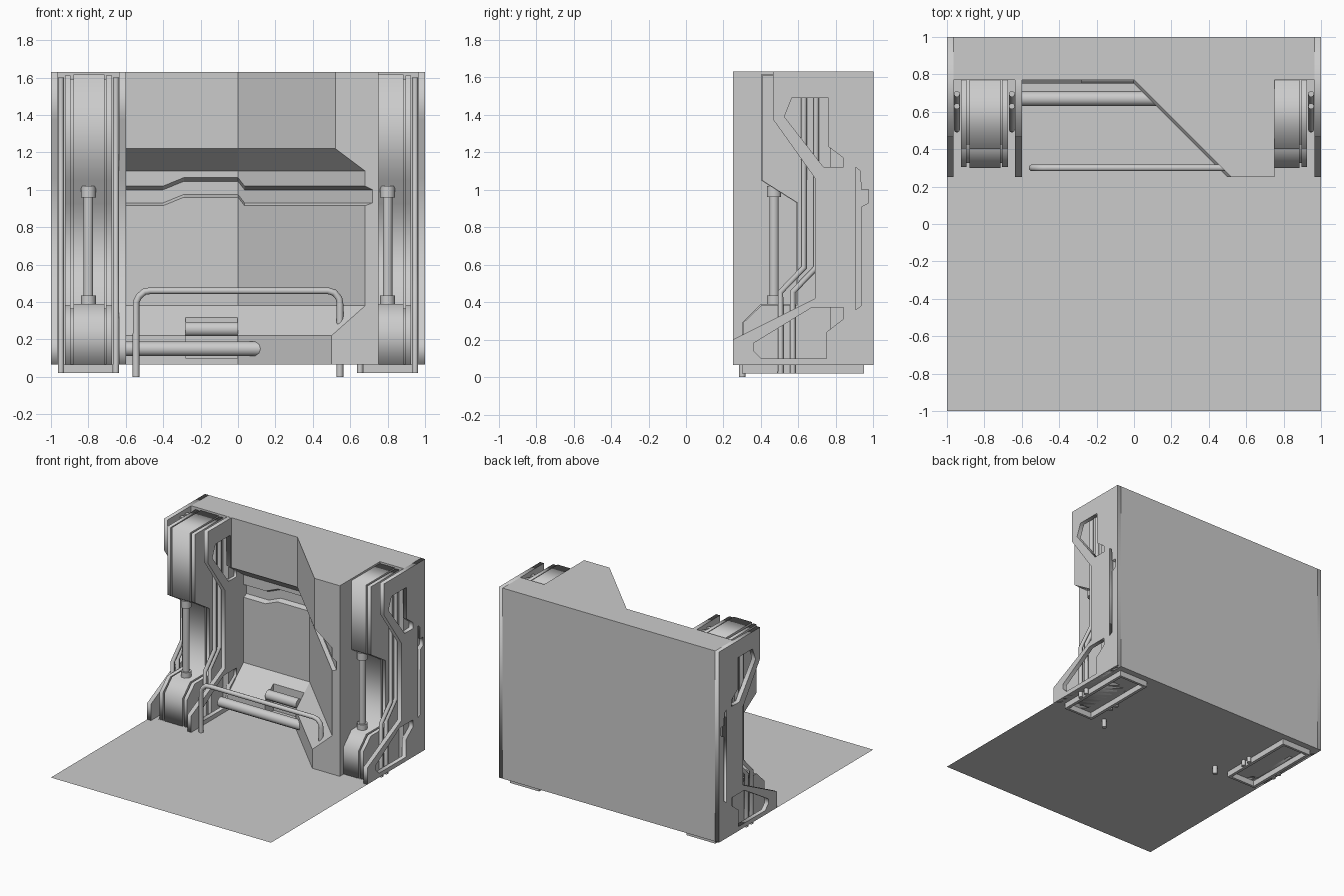
import bpy, bmesh
from math import pi
from mathutils import Vector

if "Cube" in bpy.data.objects:
    bpy.data.objects.remove(bpy.data.objects["Cube"])


def link(name, data):
    ob = bpy.data.objects.new(name, data)
    bpy.context.collection.objects.link(ob)
    return ob


def slab(name, loops, x0, x1):
    """Side profile in (y, z), with later loops as holes, extruded from x0 to x1."""
    cu = bpy.data.curves.new(name, 'CURVE')
    cu.dimensions = '2D'
    cu.fill_mode = 'BOTH'
    cu.extrude = (x1 - x0) / 2
    for pts in loops:
        sp = cu.splines.new('POLY')
        sp.points.add(len(pts) - 1)
        for p, (y, z) in zip(sp.points, pts):
            p.co = (y, z, 0, 1)
        sp.use_cyclic_u = True
    ob = link(name, cu)
    ob.rotation_euler = (pi / 2, 0, pi / 2)
    ob.location.x = (x0 + x1) / 2
    return ob


def tube(name, pts, r):
    cu = bpy.data.curves.new(name, 'CURVE')
    cu.dimensions = '3D'
    cu.bevel_depth = r
    cu.bevel_resolution = 3
    cu.use_fill_caps = True
    sp = cu.splines.new('POLY')
    sp.points.add(len(pts) - 1)
    for p, c in zip(sp.points, pts):
        p.co = (*c, 1)
    sp.use_smooth = True
    return link(name, cu)


def box(name, lo, hi):
    me = bpy.data.meshes.new(name)
    bm = bmesh.new()
    bmesh.ops.create_cube(bm, size=1)
    lo, hi = Vector(lo), Vector(hi)
    for v in bm.verts:
        v.co = (lo + hi) / 2 + v.co * (hi - lo)
    bm.to_mesh(me)
    bm.free()
    return link(name, me)


# Floor sheet
me = bpy.data.meshes.new("floor")
bm = bmesh.new()
bmesh.ops.create_grid(bm, x_segments=1, y_segments=1, size=1)
for v in bm.verts:
    v.co.z = 0.065
bm.to_mesh(me)
bm.free()
link("floor", me)

# Wall: recess profile (depth, height, moves with the stepped groove)
profile = [(.77, 1.63, 0), (.77, 1.22, 0), (.93, 1.1, 0), (.93, 1.02, 1), (.97, 1.0, 1),
           (.97, .93, 1), (.93, .915, 1), (.93, .8, 0), (.93, .38, 0), (.75, .22, 0), (.75, .065, 0)]
# Stations along the wall: point as a function of depth, groove lift, x at the back
stations = [
    (lambda p: (-.965, .77), 0, -.965), (lambda p: (-.625, .77), 0, -.63),
    (lambda p: (-.62, p), 0, -.62), (lambda p: (-.4, p), 0, -.4),
    (lambda p: (-.29, p), .045, -.29), (lambda p: (0, p), .045, 0),
    (lambda p: (.035, p - .035), 0, .035), (lambda p: (p - .25, .25), 0, .5),
    (lambda p: (.75, .25), 0, .74), (lambda p: (.75, .77), 0, .76), (lambda p: (.965, .77), 0, .965)]
bm = bmesh.new()
rings = []
for f, lift, bx in stations:
    ring = [bm.verts.new((*f(p), z + lift * k)) for p, z, k in profile]
    ring += [bm.verts.new((bx, 1, .065)), bm.verts.new((bx, 1, 1.63))]
    rings.append(ring)
n = len(rings[0])
for a, b in zip(rings, rings[1:]):
    for i in range(n):
        j = (i + 1) % n
        bm.faces.new((a[i], a[j], b[j], b[i]))
bm.faces.new(rings[0])
bm.faces.new(rings[-1])
bmesh.ops.recalc_face_normals(bm, faces=bm.faces)
me = bpy.data.meshes.new("wall")
bm.to_mesh(me)
bm.free()
wall = link("wall", me)

# Niche with a roller in the wall foot
cutter = box("niche_cutter", (-.28, .6, .1), (-.002, .86, .325))
cutter.hide_render = True
cutter.hide_viewport = True
cutter.display_type = 'WIRE'
mod = wall.modifiers.new("niche", 'BOOLEAN')
mod.operation = 'DIFFERENCE'
mod.object = cutter
tube("niche_roller", [(-.28, .79, .255), (0, .79, .255)], .04)

# Rail, its feet, and thick floor pipe
tube("guard_rail", [(-.545, .3, 0), (-.545, .3, .4), (-.53, .3, .43), (-.5, .3, .455), (-.47, .3, .46),
                    (.48, .3, .46), (.515, .3, .45), (.54, .3, .42), (.545, .3, .39), (.545, .3, 0)], .018)
tube("floor_pipe", [(-.63, .67, .15), (.12, .67, .15)], .04)

# Columns: the same set at each end, the right one's inner half sunk in the wall block
plate = [(1, .065), (.25, .065), (.25, .2), (.69, .42), (.69, 1.06), (.465, 1.375), (.465, 1.63), (1, 1.63)]
upper_hole = [(.525, 1.39), (.565, 1.49), (.76, 1.49), (.76, 1.23), (.84, 1.17), (.84, 1.12), (.735, 1.12)]
lower_hole = [(.36, .18), (.36, .14), (.4, .1), (.75, .1), (.75, .24), (.84, .31), (.84, .37), (.67, .37)]
side_slot = [(.905, 1.12), (.93, 1.1), (.935, 1.0), (.975, 1.0), (.975, .93), (.937, .91), (.935, .38), (.905, .36)]


def pillar(inset):
    i = inset
    return [(.78, .065), (.3 + i, .065), (.3 + i, .29), (.4 + i, .39 - i), (.59 + i, .39 - i), (.59 + i, .93),
            (.4 + i, 1.05), (.4 + i, 1.615 - i), (.78, 1.615 - i)]


for side, c in (("left", -.8), ("right", .8)):
    slab(side + "_core", [pillar(0)], c - .08, c + .085)
    for s in (-1, 1):
        def span(a, b):
            return sorted((c + s * a, c + s * b))
        outer = s * c > 0
        slab(side + "_groove", [pillar(.025)], *span(.075, .1))
        slab(side + "_rib", [pillar(.005)], *span(.095, .125))
        if outer:
            slab(side + "_outer_plate", [plate, upper_hole, lower_hole, side_slot], *span(.165, .2))
        elif side == "left":
            slab("left_inner_plate", [plate[1:7] + [(.99, 1.628), (.99, .066)], upper_hole, lower_hole], *span(.165, .2))
        # Conduits running between pillar and plate
        x = c + s * .147
        for d in (0, .065):
            tube(side + "_conduit", [(x, .63 + d, 1.6), (x, .63 + d, .585), (x, .505 + d, .455),
                                     (x, .505 + d, .02)], .016)
    # Piston with collars
    tube(side + "_piston", [(c, .47, .38), (c, .47, 1.03)], .026)
    for z0, z1 in ((.38, .435), (.96, 1.02)):
        tube(side + "_collar", [(c, .47, z0), (c, .47, z1)], .04)
    # Shallow frame under the floor
    for s in (-1, 1):
        x = c + s * .12
        box(side + "_under_rail", (x - .012, .3, .02), (x + .012, .95, .066))
    for y in (.31, .94):
        box(side + "_under_end", (c - .12, y - .01, .02), (c + .12, y + .01, .066))
